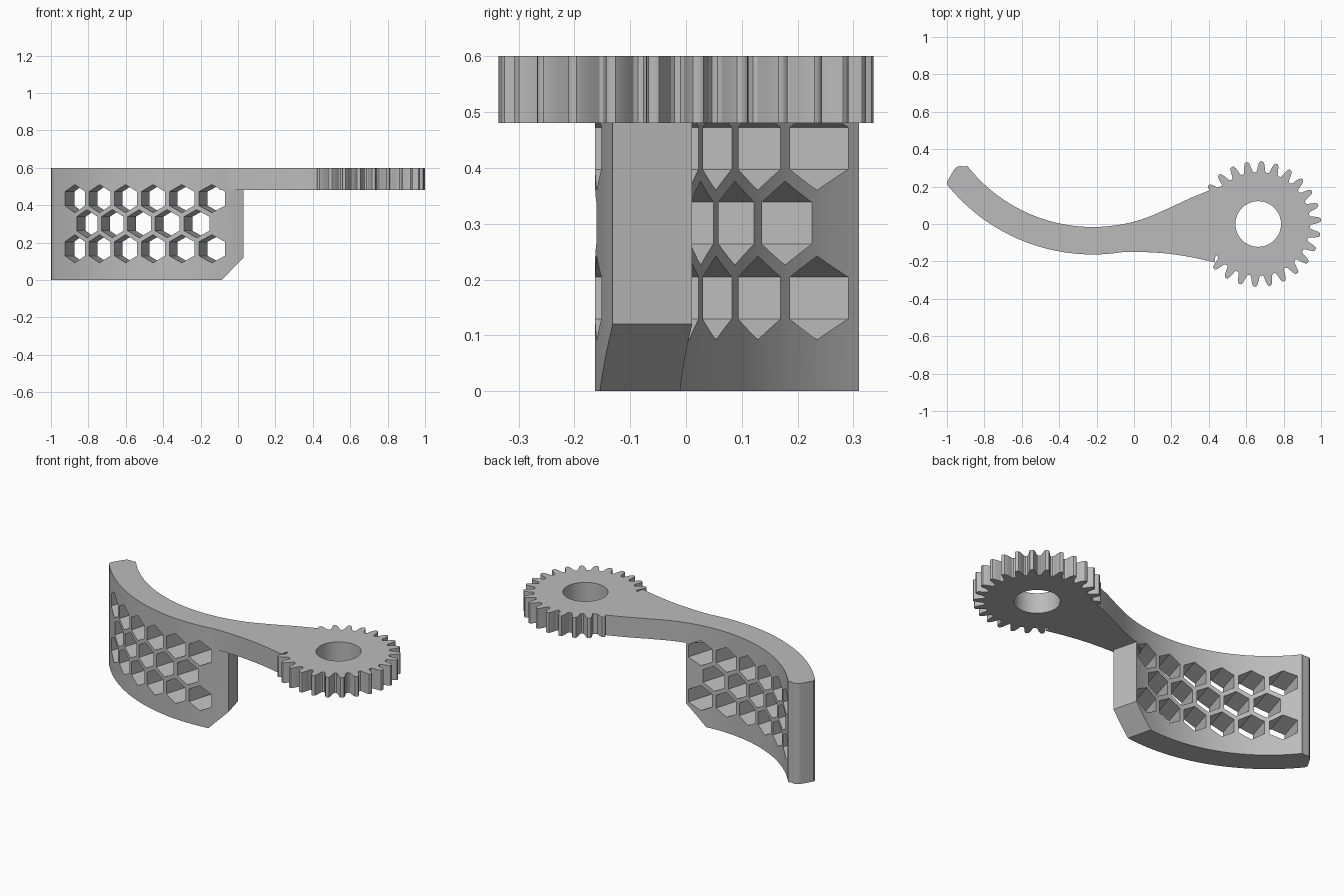
import bpy, bmesh, math
from mathutils import Vector

if "Cube" in bpy.data.objects:
    bpy.data.objects.remove(bpy.data.objects["Cube"])

TOP, ARM_BOTTOM = 0.60, 0.48
CENTRE = Vector((-0.22, 0.837))      # centre of the handle's curve
R_OUT, R_IN = 1.0, 0.853
GEAR_X, TEETH = 0.664, 26

grey = bpy.data.materials.new("plain grey")
grey.diffuse_color = (0.5, 0.5, 0.5, 1)
grey.use_nodes = True
grey.node_tree.nodes["Principled BSDF"].inputs["Base Color"].default_value = grey.diffuse_color


def add_prism(bm, ring, offset):
    """Closed solid from a ring of 3D points swept by an offset."""
    a = [bm.verts.new(p) for p in ring]
    b = [bm.verts.new(Vector(p) + offset) for p in ring]
    bm.faces.new(a[::-1])
    bm.faces.new(b)
    for i in range(len(a)):
        j = (i + 1) % len(a)
        bm.faces.new((a[i], a[j], b[j], b[i]))


def to_object(bm, name):
    bmesh.ops.recalc_face_normals(bm, faces=bm.faces)
    mesh = bpy.data.meshes.new(name)
    bm.to_mesh(mesh)
    bm.free()
    mesh.materials.append(grey)
    ob = bpy.data.objects.new(name, mesh)
    bpy.context.collection.objects.link(ob)
    return ob


def slab(name, outline, z0, z1):
    bm = bmesh.new()
    add_prism(bm, [(x, y, z0) for x, y in outline], Vector((0, 0, z1 - z0)))
    return to_object(bm, name)


def combine(target, tool, operation):
    bpy.context.view_layer.objects.active = target
    m = target.modifiers.new("combine", 'BOOLEAN')
    m.object, m.operation, m.solver = tool, operation, 'EXACT'
    bpy.ops.object.modifier_apply(modifier=m.name)
    bpy.data.objects.remove(tool)


def arc(r, a0, a1, n):
    """Points on the handle curve; angle 0 is the lowest point."""
    return [(CENTRE.x + r * math.sin(a0 + (a1 - a0) * i / n),
             CENTRE.y - r * math.cos(a0 + (a1 - a0) * i / n)) for i in range(n + 1)]


# Curved handle plate with a rounded tip
END = math.asin(0.25)
tip = [(-1.0, 0.225), (-0.965, 0.285), (-0.955, 0.298), (-0.943, 0.307),
       (-0.928, 0.31), (-0.912, 0.306)]
outline = arc(R_OUT, END, -0.888, 40) + tip + arc(R_IN, -0.905, END, 40)
handle = slab("gear_lever", outline, 0, TOP)

# Chamfer on the lower inner corner of the handle
bm = bmesh.new()
bm.from_mesh(handle.data)
ex, ey = outline[0]
cut = bmesh.ops.bisect_plane(
    bm, geom=bm.verts[:] + bm.edges[:] + bm.faces[:], plane_co=(ex, ey, 0.12),
    plane_no=(math.cos(END), math.sin(END), -1), clear_outer=True)
bmesh.ops.holes_fill(bm, edges=[e for e in bm.edges if e.is_boundary], sides=0)
bmesh.ops.recalc_face_normals(bm, faces=bm.faces)
bm.to_mesh(handle.data)
bm.free()

# Honeycomb openings, all running square to the handle's chord
tilt = math.radians(17)
along = Vector((math.cos(tilt), -math.sin(tilt), 0))
through = Vector((math.sin(tilt), math.cos(tilt), 0))
bm = bmesh.new()
for z, start, count in ((0.435, -0.087, 6), (0.301, -0.164, 5), (0.167, -0.087, 6)):
    for k in range(count):
        ring = []
        for s in range(6):
            a = math.radians(90 + 60 * s)
            ring.append(along * (start - 0.154 * k + 0.075 * math.cos(a))
                        + Vector((0, 0, z + 0.075 * math.sin(a))) - through * 0.6)
        add_prism(bm, ring, through * 1.4)
combine(handle, to_object(bm, "honeycomb_cutter"), 'DIFFERENCE')

# Flaring arm between handle and gear
lower = [(-0.1, -0.15), (-0.04, -0.1497), (0.03, -0.149), (0.1, -0.152), (0.17, -0.157),
         (0.24, -0.166), (0.32, -0.18), (0.43, -0.205)]
upper = [(0.50, 0.215), (0.40, 0.178), (0.30, 0.138), (0.20, 0.091)]
arm = slab("arm", lower + upper + arc(R_IN, 0.385, END, 5) + [(-0.1, -0.06)],
           ARM_BOTTOM, TOP)
combine(handle, arm, 'UNION')

# Gear: rounded tooth profile as (radius, fraction of pitch)
half = [(0.277, 0.42), (0.283, 0.33), (0.303, 0.26), (0.322, 0.19), (0.333, 0.12), (0.336, 0.05)]
profile = [(r, -f) for r, f in half] + [(r, f) for r, f in half[::-1]]
pitch = 2 * math.pi / TEETH
ring = []
for t in range(TEETH):
    for r, f in profile:
        a = math.radians(3.8) + (t + f) * pitch
        ring.append((GEAR_X + r * math.cos(a), r * math.sin(a)))
combine(handle, slab("gear", ring, ARM_BOTTOM, TOP), 'UNION')

# Round shaft hole
circle = [(GEAR_X + 0.122 * math.cos(math.tau * i / 64), 0.122 * math.sin(math.tau * i / 64))
          for i in range(64)]
combine(handle, slab("shaft_cutter", circle, 0.4, 0.7), 'DIFFERENCE')

# Smooth curves, crisp edges
bpy.ops.object.select_all(action='DESELECT')
handle.select_set(True)
bpy.context.view_layer.objects.active = handle
bpy.ops.object.shade_smooth_by_angle(angle=math.radians(30))
